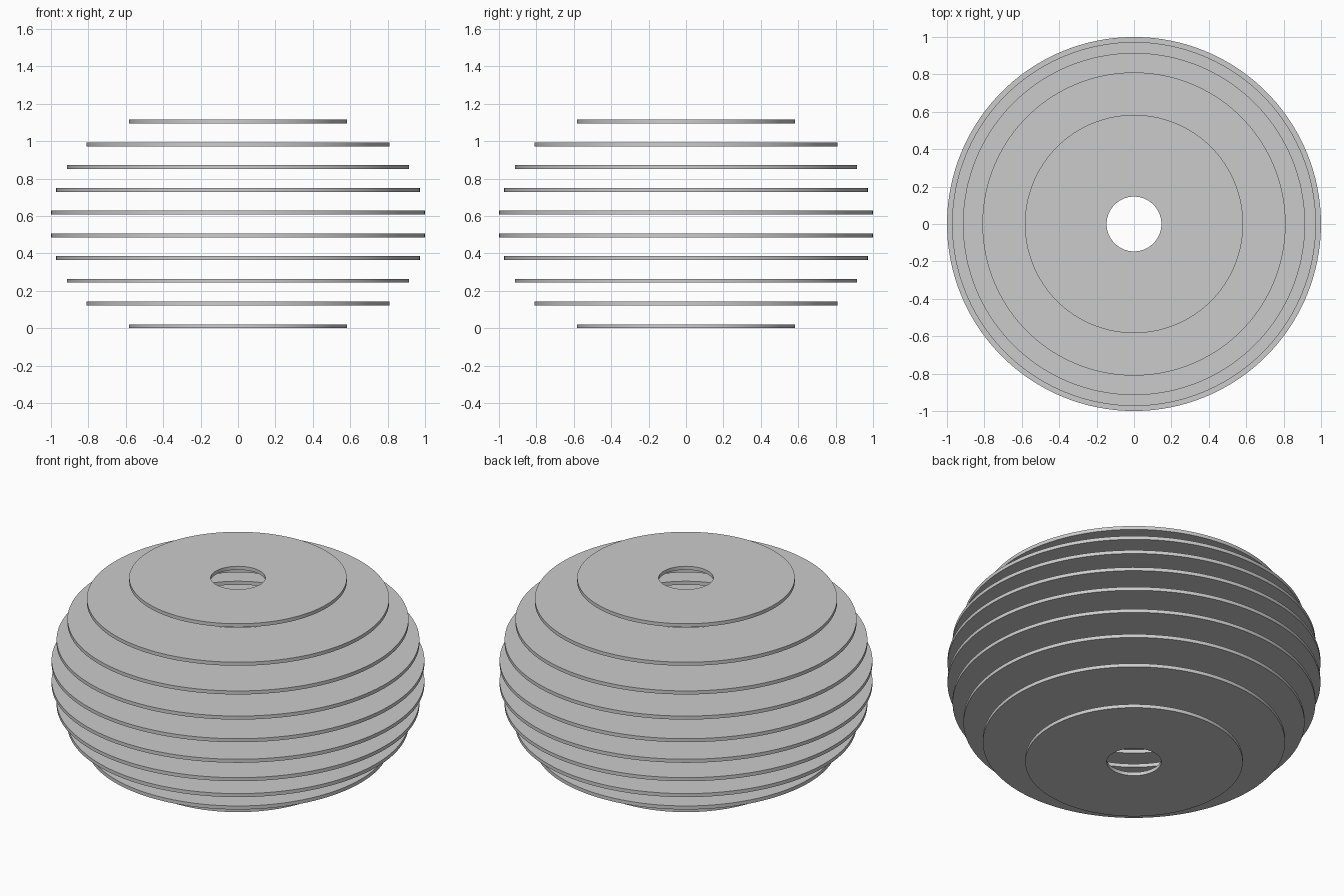
import bpy, bmesh, math

cube = bpy.data.objects.get("Cube")
if cube:
    bpy.data.objects.remove(cube, do_unlink=True)

COUNT = 10          # stacked rings
STEP = 0.1215       # spacing between rings
THICK = 0.021       # ring thickness
WIDTH = 0.437       # radial width of every ring
CORE = 0.566        # radius of the spherical hollow
SIDES = 160

grey = bpy.data.materials.new("light_grey")
grey.use_nodes = True
colour = (0.6, 0.6, 0.6, 1.0)
grey.diffuse_color = colour
grey.node_tree.nodes["Principled BSDF"].inputs["Base Color"].default_value = colour


def make_ring(name, inner, outer, z):
    """Flat washer made by revolving a rectangular section."""
    bm = bmesh.new()
    section = [(inner, z), (outer, z), (outer, z + THICK), (inner, z + THICK)]
    verts = [bm.verts.new((r, 0, h)) for r, h in section]
    edges = [bm.edges.new((verts[i], verts[(i + 1) % 4])) for i in range(4)]
    bmesh.ops.spin(bm, geom=verts + edges, cent=(0, 0, 0), axis=(0, 0, 1),
                   angle=math.tau, steps=SIDES, use_merge=False)
    bmesh.ops.remove_doubles(bm, verts=bm.verts, dist=0.0001)
    bmesh.ops.recalc_face_normals(bm, faces=bm.faces)
    mesh = bpy.data.meshes.new(name)
    bm.to_mesh(mesh)
    bm.free()
    mesh.materials.append(grey)
    ring = bpy.data.objects.new(name, mesh)
    bpy.context.collection.objects.link(ring)
    return ring


# Rings around a hollow sphere, from bottom to top
bpy.ops.object.select_all(action='DESELECT')
for i in range(COUNT):
    height = (i - (COUNT - 1) / 2) * STEP
    inner = math.sqrt(CORE ** 2 - height ** 2)
    ring = make_ring(f"ring_{i + 1}", inner, inner + WIDTH, i * STEP)
    ring.select_set(True)
    bpy.context.view_layer.objects.active = ring
bpy.ops.object.shade_smooth_by_angle(angle=math.radians(30))
